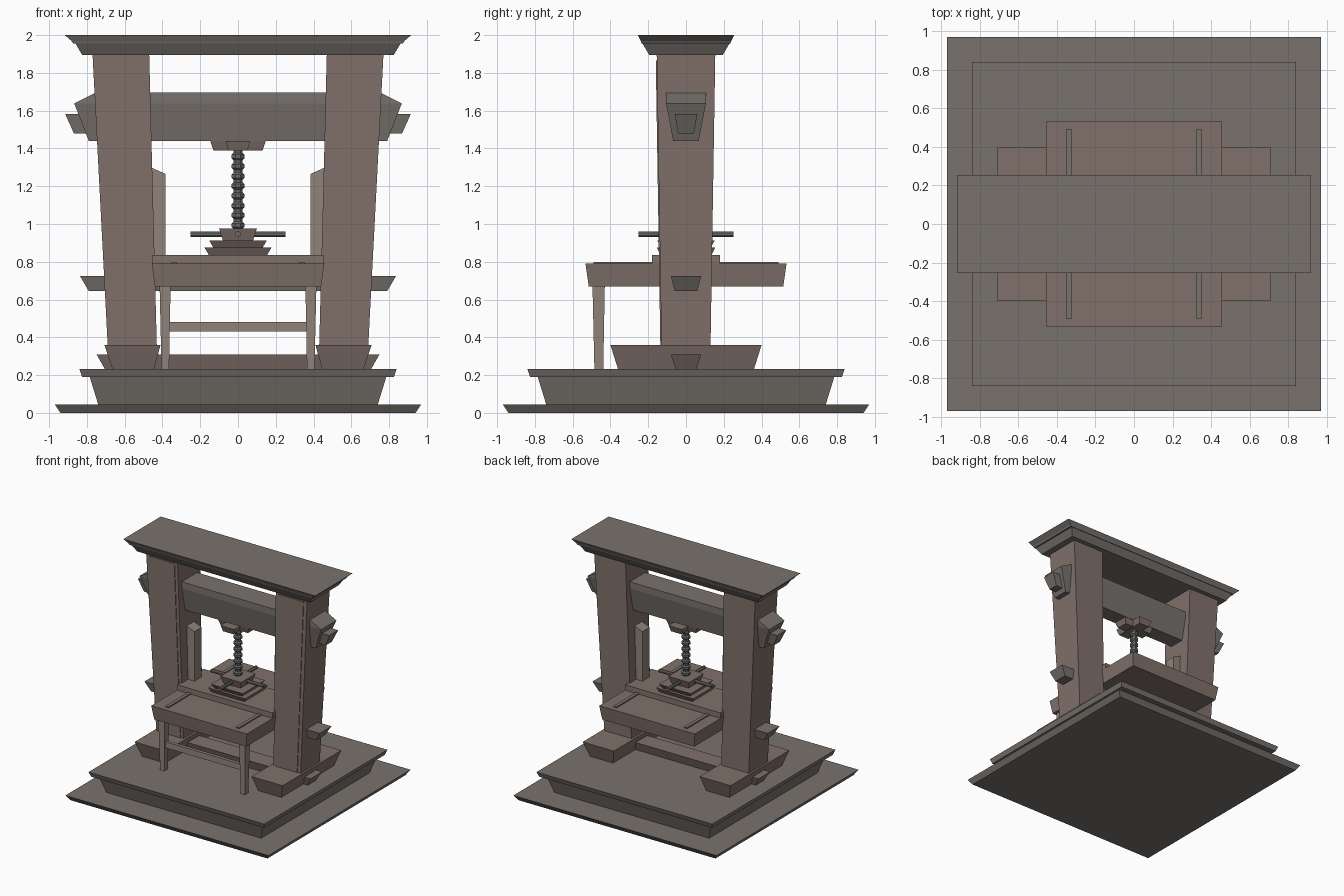
import bpy, bmesh, math

if "Cube" in bpy.data.objects:
    bpy.data.objects.remove(bpy.data.objects["Cube"])


def material(name, rgb):
    m = bpy.data.materials.new(name)
    m.diffuse_color = (*rgb, 1)
    m.use_nodes = True
    m.node_tree.nodes["Principled BSDF"].inputs["Base Color"].default_value = m.diffuse_color
    return m


WOOD = material("brown_wood", (0.22, 0.165, 0.145))
PALE = material("pale_wood", (0.28, 0.23, 0.195))
GREY = material("grey_wood", (0.19, 0.17, 0.155))
IRON = material("iron", (0.15, 0.15, 0.145))


def finish(name, bm, mat):
    bmesh.ops.recalc_face_normals(bm, faces=bm.faces)
    me = bpy.data.meshes.new(name)
    bm.to_mesh(me)
    bm.free()
    me.materials.append(mat)
    ob = bpy.data.objects.new(name, me)
    bpy.context.collection.objects.link(ob)
    return ob


def loft(name, rings, mat):
    """Skin a closed solid through rings of matching points."""
    bm = bmesh.new()
    vs = [[bm.verts.new(p) for p in r] for r in rings]
    n = len(rings[0])
    for a, b in zip(vs, vs[1:]):
        for i in range(n):
            j = (i + 1) % n
            bm.faces.new((a[i], a[j], b[j], b[i]))
    bm.faces.new(vs[0])
    bm.faces.new(vs[-1])
    return finish(name, bm, mat)


def rect(z, x0, x1, y0, y1):
    return [(x0, y0, z), (x1, y0, z), (x1, y1, z), (x0, y1, z)]


def stack(name, levels, mat):
    """Centred tapered block from (z, half x, half y) levels."""
    return loft(name, [rect(z, -x, x, -y, y) for z, x, y in levels], mat)


def pair(name, rings, mat):
    """The same part on the right and mirrored on the left."""
    for side, s in (("right", 1), ("left", -1)):
        loft(f"{side}_{name}", [[(s * x, y, z) for x, y, z in r] for r in rings], mat)


def turned(name, profile, sides, mat):
    rings = [[(r * math.cos(2 * math.pi * (i + .5) / sides),
               r * math.sin(2 * math.pi * (i + .5) / sides), z) for i in range(sides)]
             for r, z in profile]
    return loft(name, rings, mat)


# Stepped base and cap
stack("base_plate", [(0, .94, .94), (.045, .97, .97)], GREY)
stack("plinth", [(.045, .74, .74), (.19, .785, .785)], GREY)
stack("plinth_slab", [(.19, .825, .825), (.232, .84, .84)], GREY)
stack("cap_moulding", [(1.895, .825, .195), (1.955, .86, .23)], GREY)
stack("cap_slab", [(1.955, .872, .235), (1.97, .882, .24), (2, .917, .255)], GREY)

# Posts, front panels and feet
pair("foot", [rect(.232, .445, .665, -.36, .36), rect(.36, .41, .707, -.4, .4)], WOOD)
pair("post", [rect(.36, .43, .69, -.13, .13), rect(1.895, .47, .77, -.155, .155)], WOOD)
pair("post_panel", [rect(.36, .455, .66, -.136, -.12),
                    rect(1.865, .497, .737, -.16, -.14)], WOOD)

# Cross beams passing through the posts
stack("lower_beam", [(.232, .705, .055), (.308, .748, .08)], WOOD)
stack("middle_beam", [(.645, .79, .06), (.725, .837, .08)], GREY)
stack("upper_beam", [(1.44, .79, .068), (1.638, .867, .105), (1.695, .755, .105)], GREY)
stack("upper_beam_tenon", [(1.478, .868, .042), (1.583, .915, .06)], GREY)

# Slant-topped guides on the inner post faces
guide = rect(.8, .383, .48, -.05, .05)
top = [(x, y, 1.265 if x < .4 else 1.308) for x, y, _ in guide]
pair("guide", [guide, top], PALE)

# Bed with rails, front legs and stretcher
stack("bed", [(.67, .44, .515), (.79, .457, .532)], WOOD)
stack("bed_platen", [(.79, .455, .18), (.837, .455, .18)], WOOD)
pair("bed_rail", [rect(.785, .322, .352, -.49, .49), rect(.8, .322, .352, -.49, .49)], GREY)
pair("front_leg", [rect(.232, .365, .405, -.485, -.438),
                   rect(.67, .357, .415, -.495, -.43)], PALE)
loft("leg_stretcher", [rect(.43, -.38, .38, -.475, -.447),
                       rect(.482, -.38, .38, -.475, -.447)], PALE)

# Pressing foot and the cross-shaped nut under the beam
stack("press_plate", [(.837, .155, .135), (.875, .177, .155)], WOOD)
stack("press_step", [(.875, .13, .13), (.912, .152, .152)], WOOD)
stack("press_hub", [(.912, .08, .08), (.975, .1, .1)], WOOD)
stack("nut_across", [(1.39, .13, .05), (1.44, .147, .065)], WOOD)
stack("nut_along", [(1.388, .05, .13), (1.44, .065, .147)], WOOD)

# Threaded screw
profile = [(.026, .96)]
pitch = .052
for k in range(8):
    z = .975 + k * pitch
    profile += [(.026, z), (.036, z + .009), (.036, z + .028), (.026, z + .037)]
profile.append((.026, 1.4))
turned("screw", profile, 8, IRON)

# Crossed handle bars
for name, turn in (("handle_across", (0, math.pi / 2, 0)), ("handle_along", (math.pi / 2, 0, 0))):
    bar = turned(name, [(.015, -.252), (.015, .252)], 8, IRON)
    bar.location = (0, 0, .946)
    bar.rotation_euler = turn
